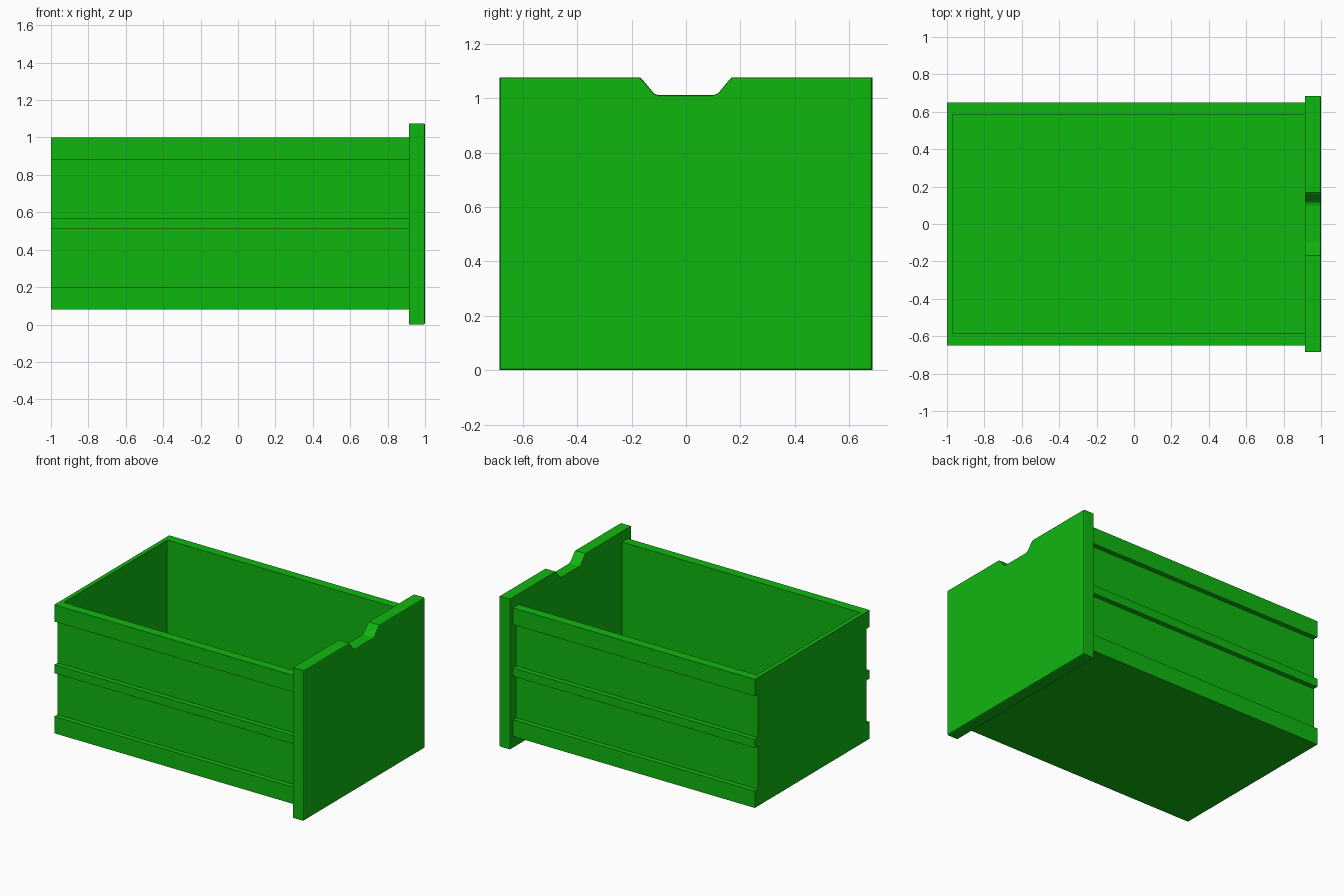
import bpy, bmesh

if "Cube" in bpy.data.objects:
    bpy.data.objects.remove(bpy.data.objects["Cube"])

green = bpy.data.materials.new("green")
green.diffuse_color = (0.005, 0.47, 0.005, 1)
green.use_nodes = True
green.node_tree.nodes["Principled BSDF"].inputs["Base Color"].default_value = green.diffuse_color


def extrude_profile(name, points, x0, x1, bevel=0.0):
    """Extrude a closed (y, z) profile along x, optionally rounding the x1 rim."""
    bm = bmesh.new()
    back = bm.faces.new([bm.verts.new((x0, y, z)) for y, z in points])
    geom = bmesh.ops.extrude_face_region(bm, geom=[back], use_keep_orig=True)["geom"]
    front_verts = [g for g in geom if isinstance(g, bmesh.types.BMVert)]
    for v in front_verts:
        v.co.x = x1
    bmesh.ops.recalc_face_normals(bm, faces=bm.faces)
    if bevel:
        rim = [e for e in bm.edges if all(v in front_verts for v in e.verts)]
        bmesh.ops.bevel(bm, geom=rim, offset=bevel, segments=2, profile=0.5, affect='EDGES')
    mesh = bpy.data.meshes.new(name)
    bm.to_mesh(mesh)
    bm.free()
    obj = bpy.data.objects.new(name, mesh)
    bpy.context.collection.objects.link(obj)
    mesh.materials.append(green)
    return obj


def mirrored(half):
    """Close a right-hand (y, z) half outline with its mirror image."""
    return half + [(-y, z) for y, z in reversed(half)]


# Drawer box: ribbed sides with two long grooves each
RIB, GROOVE = 0.65, 0.615
side = [(RIB, 0.08)]
for low, high in ((0.20, 0.51), (0.57, 0.88)):
    side += [(RIB, low), (GROOVE, low), (GROOVE, high), (RIB, high)]
side.append((RIB, 1.0))
box = extrude_profile("drawer_box", mirrored(side), -1.0, 0.915)

# Cavity cutter, open at the top and towards the front panel
cavity = extrude_profile("cavity_cutter", mirrored([(0.585, 0.11), (0.585, 1.2)]), -0.97, 1.1)
cavity.hide_render = True
cavity.hide_set(True)
cut = box.modifiers.new("cavity", 'BOOLEAN')
cut.operation = 'DIFFERENCE'
cut.solver = 'EXACT'
cut.object = cavity

# Front panel with a finger notch in the top edge and a softened outer rim
panel = [(0.685, 0.0), (0.685, 1.076), (0.169, 1.076), (0.158, 1.066),
         (0.125, 1.026), (0.115, 1.016), (0.10, 1.011)]
extrude_profile("front_panel", mirrored(panel), 0.915, 1.0, bevel=0.008)
